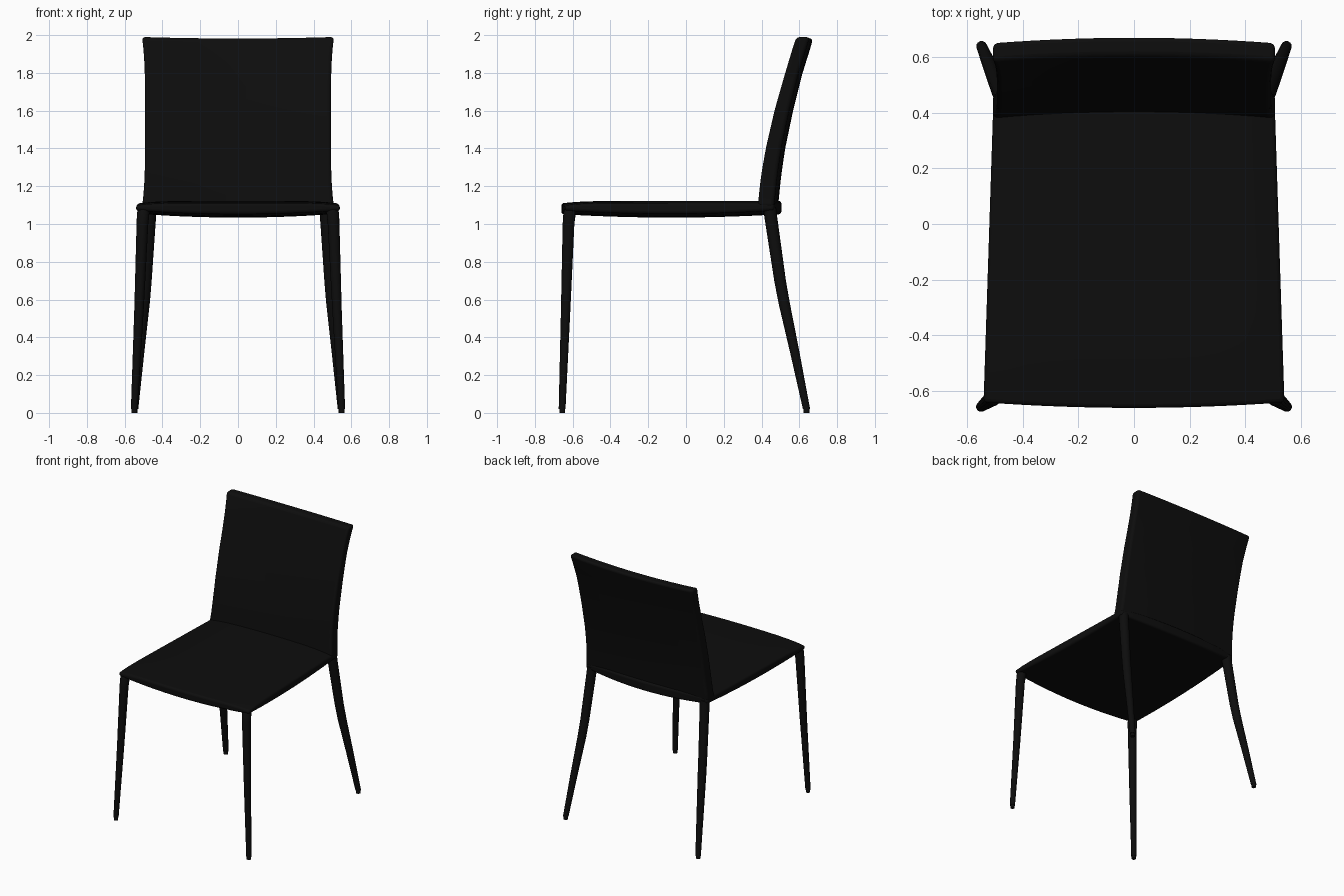
import bpy, bmesh, math
from mathutils import Vector

cube = bpy.data.objects.get("Cube")
if cube:
    bpy.data.objects.remove(cube, do_unlink=True)


def material(name, value):
    m = bpy.data.materials.new(name)
    m.use_nodes = True
    color = (value, value, value, 1)
    m.diffuse_color = color
    m.node_tree.nodes["Principled BSDF"].inputs["Base Color"].default_value = color
    return m


leather = material("black leather", 0.004)


def finish(bm, name, bevel=0):
    bmesh.ops.recalc_face_normals(bm, faces=bm.faces)
    mesh = bpy.data.meshes.new(name)
    bm.to_mesh(mesh)
    bm.free()
    mesh.materials.append(leather)
    ob = bpy.data.objects.new(name, mesh)
    bpy.context.collection.objects.link(ob)
    if bevel:
        mod = ob.modifiers.new("rounded rim", 'BEVEL')
        mod.width = bevel
        mod.segments = 4
        mod.limit_method = 'ANGLE'
        mod.angle_limit = math.radians(40)
    bpy.ops.object.select_all(action='DESELECT')
    ob.select_set(True)
    bpy.context.view_layer.objects.active = ob
    bpy.ops.object.shade_smooth_by_angle(angle=math.radians(40))
    return ob


def pad(name, surface, bevel, n=14):
    """Closed cushion: two sheets surface(u, v, side), u and v in -1..1, joined at the rim."""
    bm = bmesh.new()
    sheets = []
    for side in (0, 1):
        sheets.append([[bm.verts.new(surface(2 * i / n - 1, 2 * j / n - 1, side))
                        for j in range(n + 1)] for i in range(n + 1)])
    for g in sheets:
        for i in range(n):
            for j in range(n):
                bm.faces.new((g[i][j], g[i + 1][j], g[i + 1][j + 1], g[i][j + 1]))
    rim = ([(i, 0) for i in range(n)] + [(n, j) for j in range(n)]
           + [(i, n) for i in range(n, 0, -1)] + [(0, j) for j in range(n, 0, -1)])
    a, b = sheets
    for (i, j), (k, l) in zip(rim, rim[1:] + rim[:1]):
        bm.faces.new((a[i][j], a[k][l], b[k][l], b[i][j]))
    return finish(bm, name, bevel)


def interp(table, t):
    """Smooth value through (t, value) pairs."""
    for k in range(len(table) - 1):
        (t0, p0), (t1, p1) = table[k], table[k + 1]
        if t <= t1:
            return p0 + (p1 - p0) * (t - t0) / (t1 - t0)
    return table[-1][1]


# Seat: tapers to the back, front edge bowed forward, underside bellied
def seat(u, v, side):
    x = u * (0.522 - 0.018 * v)
    front, back = -0.66 + 0.02 * u * u, 0.505 - 0.04 * u * u
    y = front + (back - front) * (v + 1) / 2
    if side:
        z = 1.122 - 0.012 * u ** 6 - 0.012 * max(-v, 0) ** 6
    else:
        z = 1.034 + 0.02 * u * u + 0.018 * v * v
    return Vector((x, y, z))


pad("seat", seat, 0.026)

# Backrest: leans back along a curve, hollow across its width, flared top corners
front_line = [(1.09, 0.40), (1.25, 0.417), (1.4, 0.443), (1.6, 0.489),
              (1.8, 0.546), (1.92, 0.582), (2.0, 0.608)]
back_line = [(1.09, 0.487), (1.25, 0.503), (1.4, 0.525), (1.6, 0.567),
             (1.8, 0.617), (1.92, 0.655), (2.0, 0.678)]


def backrest(u, v, side):
    z = 1.09 + 0.45 * (v + 1) - (v + 1) / 2 * 0.008 * (1 - u * u)
    width = 0.492 + 0.016 * v ** 4
    y = interp(back_line if side else front_line, z) - 0.022 * u * u
    return Vector((u * width, y, z))


pad("backrest", backrest, 0.018)


# Legs: round tapered lofts
def loft(name, sections, mirror, sides=16):
    bm = bmesh.new()
    rings = []
    for x, y, z, r in sections:
        rings.append([bm.verts.new((mirror * (x + r * math.cos(math.tau * k / sides)),
                                    y + r * math.sin(math.tau * k / sides), z))
                      for k in range(sides)])
    for p, q in zip(rings, rings[1:]):
        for k in range(sides):
            m = (k + 1) % sides
            bm.faces.new((p[k], p[m], q[m], q[k]))
    bm.faces.new(rings[0])
    bm.faces.new(rings[-1])
    return finish(bm, name)


front_leg = [(0.549, -0.656, 0.02, 0.018), (0.524, -0.637, 0.55, 0.025),
             (0.506, -0.622, 1.0, 0.031), (0.502, -0.616, 1.06, 0.033),
             (0.496, -0.606, 1.095, 0.027)]
back_leg = [(0.547, 0.638, 0.02, 0.019), (0.521, 0.576, 0.32, 0.025),
            (0.497, 0.52, 0.58, 0.03), (0.488, 0.498, 0.7, 0.031),
            (0.467, 0.447, 1.05, 0.034), (0.465, 0.443, 1.09, 0.034)]

for label, sections in (("front", front_leg), ("back", back_leg)):
    for hand, mirror in (("left", 1), ("right", -1)):
        loft(f"{label}_{hand}_leg", sections, mirror)
        x, y, z, r = sections[0]
        loft(f"{label}_{hand}_glide", [(x, y, 0, r - 0.003), (x, y, z, r - 0.003)], mirror)
